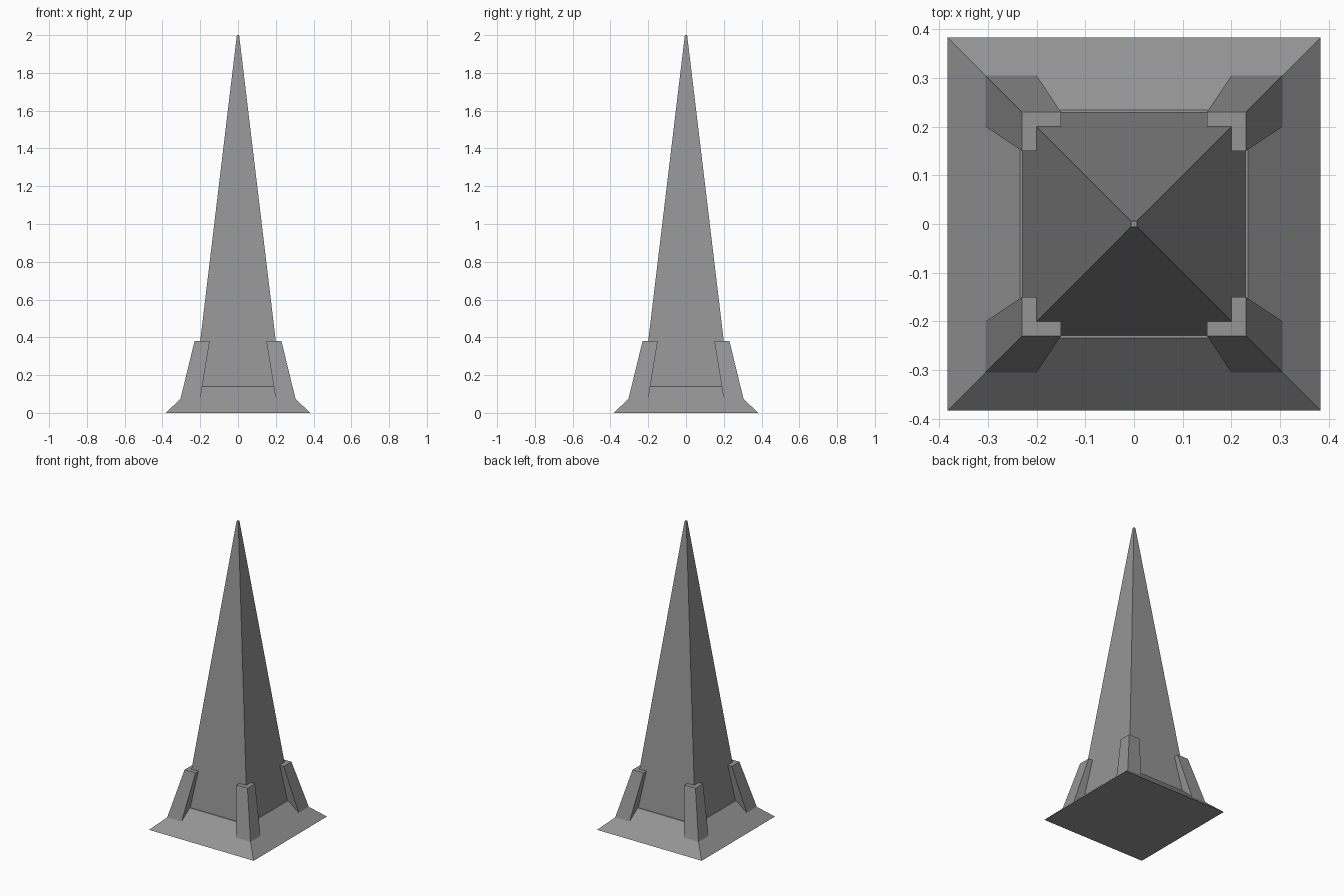
import bpy, bmesh

if "Cube" in bpy.data.objects:
    bpy.data.objects.remove(bpy.data.objects["Cube"])

# Dark grey for the whole model
stone = bpy.data.materials.new("dark_grey")
stone.diffuse_color = (0.3, 0.3, 0.3, 1)
stone.use_nodes = True
stone.node_tree.nodes["Principled BSDF"].inputs["Base Color"].default_value = stone.diffuse_color


def frustum(name, lower, upper):
    """Four-sided tapered block; each end is (min x, max x, min y, max y, z)."""
    bm = bmesh.new()
    rings = []
    for x0, x1, y0, y1, z in (lower, upper):
        rings.append([bm.verts.new((x, y, z)) for x, y in
                      ((x0, y0), (x1, y0), (x1, y1), (x0, y1))])
    a, b = rings
    bm.faces.new(a[::-1])
    bm.faces.new(b)
    for i in range(4):
        j = (i + 1) % 4
        bm.faces.new((a[i], a[j], b[j], b[i]))
    bmesh.ops.recalc_face_normals(bm, faces=bm.faces)
    mesh = bpy.data.meshes.new(name)
    bm.to_mesh(mesh)
    bm.free()
    mesh.materials.append(stone)
    obj = bpy.data.objects.new(name, mesh)
    bpy.context.collection.objects.link(obj)
    return obj


def centred(half, z):
    return (-half, half, -half, half, z)


# Sloping square base
frustum("base", centred(0.383, 0), centred(0.234, 0.14))

# Tall tapering spire with a tiny flat tip
frustum("spire", centred(0.23, 0.13), centred(0.006, 2.0))

# Leaning buttress at each corner, with its foot sunk into the base
for sx, side in ((-1, "left"), (1, "right")):
    for sy, end in ((-1, "front"), (1, "back")):
        def corner(inner, outer, z):
            xs = sorted((sx * inner, sx * outer))
            ys = sorted((sy * inner, sy * outer))
            return (*xs, *ys, z)
        frustum(f"{end}_{side}_buttress",
                corner(0.202, 0.308, 0.06), corner(0.15, 0.23, 0.38))
